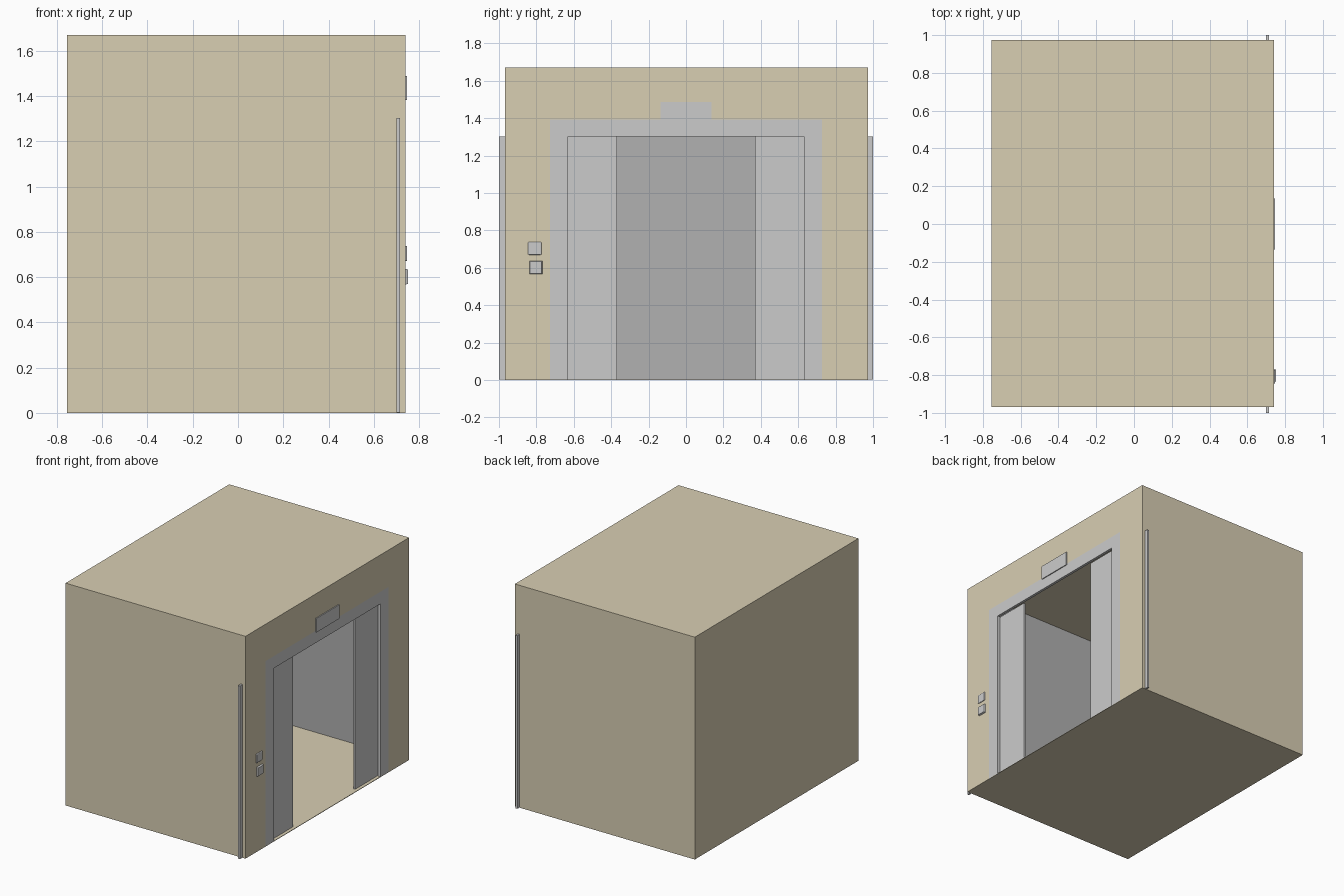
import bpy, bmesh

if "Cube" in bpy.data.objects:
    bpy.data.objects.remove(bpy.data.objects["Cube"])

beige = bpy.data.materials.new("beige_paint")
beige.diffuse_color = (0.69, 0.62, 0.45, 1)
beige.use_nodes = True
beige.node_tree.nodes["Principled BSDF"].inputs["Base Color"].default_value = beige.diffuse_color
grey = bpy.data.materials.new("grey_steel")
grey.diffuse_color = (0.44, 0.44, 0.44, 1)
grey.use_nodes = True
grey.node_tree.nodes["Principled BSDF"].inputs["Base Color"].default_value = grey.diffuse_color


def finish(name, bm, mats=()):
    bmesh.ops.recalc_face_normals(bm, faces=bm.faces)
    me = bpy.data.meshes.new(name)
    bm.to_mesh(me)
    bm.free()
    for m in mats:
        me.materials.append(m)
    ob = bpy.data.objects.new(name, me)
    bpy.context.collection.objects.link(ob)
    return ob


def box(name, x, y, z, mats=(), inner=None):
    """Box from (min, max) ranges; faces looking along `inner` get the second material."""
    bm = bmesh.new()
    bmesh.ops.create_cube(bm, size=1)
    for v in bm.verts:
        v.co = [r[0] if c < 0 else r[1] for c, r in zip(v.co, (x, y, z))]
    bmesh.ops.recalc_face_normals(bm, faces=bm.faces)
    bm.normal_update()
    if inner:
        for f in bm.faces:
            if sum(a * b for a, b in zip(f.normal, inner)) > 0.9:
                f.material_index = 1
    return finish(name, bm, mats)


def portal(name, x0, x1, outer, inner, mats=()):
    """Doorway shape: U profile of (half width, height) pairs, extruded along x."""
    (ow, oh), (iw, ih) = outer, inner
    pts = [(-ow, 0), (-ow, oh), (ow, oh), (ow, 0), (iw, 0), (iw, ih), (-iw, ih), (-iw, 0)]
    bm = bmesh.new()
    face = bm.faces.new([bm.verts.new((x0, y, z)) for y, z in pts])
    ext = bmesh.ops.extrude_face_region(bm, geom=[face])["geom"]
    bmesh.ops.translate(bm, vec=(x1 - x0, 0, 0),
                        verts=[g for g in ext if isinstance(g, bmesh.types.BMVert)])
    return finish(name, bm, mats)


X0, X1, Y0, Y1, H, T = -0.755, 0.74, -0.968, 0.974, 1.67, 0.008
two = (beige, grey)

# Cabin shell: thin panels, painted outside, steel lining inside
box("floor", (X0, X1), (Y0, Y1), (0, 0.004), [beige])
box("ceiling", (X0, X1), (Y0, Y1), (H - T, H), [beige])
box("back_wall", (X0, X0 + T), (Y0, Y1), (0.004, H - T), two, (1, 0, 0))
box("side_wall_left", (X0 + T, 0.72), (Y0, Y0 + T), (0.004, H - T), two, (0, 1, 0))
box("side_wall_right", (X0 + T, X1), (Y1 - T, Y1), (0.004, H - T), two, (0, -1, 0))

# Front wall around the steel door frame
portal("front_wall", 0.72, X1, (0.968, H), (0.728, 1.393), [beige])
portal("door_frame", 0.72, X1, (0.728, 1.393), (0.632, 1.302))

# Sliding doors, half open, their outer edges passing through the side walls
for side, s in (("left", -1), ("right", 1)):
    box("door_" + side, (0.70, 0.715), sorted((s * 0.37, s * 1.0)), (0.002, 1.302))

# Floor indicator above the door
box("indicator_panel", (X1, 0.747), (-0.135, 0.135), (1.383, 1.488))

# Call buttons: rounded upper one, tapered lower one
up = box("upper_call_button", (X1 - 0.004, 0.747), (-0.845, -0.772), (0.67, 0.738))
bev = up.modifiers.new("round", "BEVEL")
bev.width, bev.segments = 0.005, 3

bm = bmesh.new()
bmesh.ops.create_cube(bm, size=1)
for v in bm.verts:
    k = 0.035 if v.co.x < 0 else 0.031
    v.co = (X1 if v.co.x < 0 else 0.752,
            -0.803 + (k if v.co.y > 0 else -k),
            0.602 + (k if v.co.z > 0 else -k))
finish("lower_call_button", bm)
